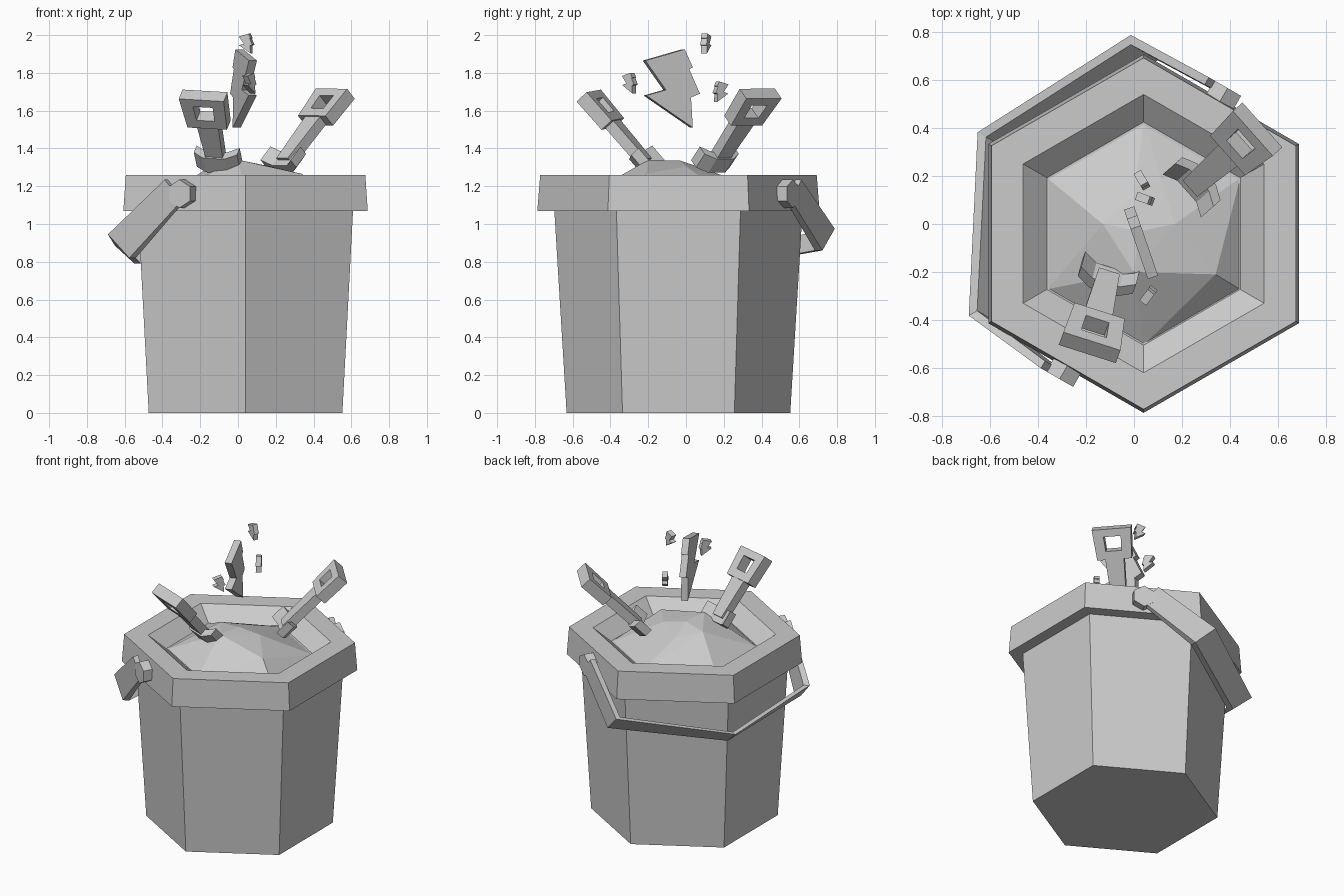
import bpy, bmesh, math
from mathutils import Vector, Matrix

if "Cube" in bpy.data.objects:
    bpy.data.objects.remove(bpy.data.objects["Cube"])

CX, CY = 0.04, -0.04
U = Vector((0.5, 0.866, 0))      # axis through both handle lugs
V = Vector((-0.866, 0.5, 0))     # direction the handle hangs towards
C = Vector((CX, CY, 0))


def finish(name, bm):
    bmesh.ops.recalc_face_normals(bm, faces=bm.faces[:])
    me = bpy.data.meshes.new(name)
    bm.to_mesh(me)
    bm.free()
    ob = bpy.data.objects.new(name, me)
    bpy.context.collection.objects.link(ob)
    return ob


def loft(name, rings):
    """Join closed rings of equal length and cap both ends."""
    bm = bmesh.new()
    rows = [[bm.verts.new(p) for p in r] for r in rings]
    n = len(rows[0])
    for a, b in zip(rows, rows[1:]):
        for i in range(n):
            j = (i + 1) % n
            bm.faces.new((a[i], a[j], b[j], b[i]))
    bm.faces.new(rows[0])
    bm.faces.new(rows[-1])
    return finish(name, bm)


def plate(name, pts, faces, frame, thick):
    """Flat outline extruded along the frame's local z."""
    bm = bmesh.new()
    vs = [bm.verts.new((x, y, -thick / 2)) for x, y in pts]
    fs = [bm.faces.new([vs[i] for i in f]) for f in faces]
    ext = bmesh.ops.extrude_face_region(bm, geom=fs, use_keep_orig=True)["geom"]
    for v in ext:
        if isinstance(v, bmesh.types.BMVert):
            v.co.z += thick
    bm.transform(frame)
    return finish(name, bm)


def axes(x, y, z, origin):
    m = Matrix((x, y, z)).transposed().to_4x4()
    m.translation = origin
    return m


def hexagon(r, z):
    return [(CX + r * math.cos(math.radians(90 + 60 * k)),
             CY + r * math.sin(math.radians(90 + 60 * k)), z) for k in range(6)]


# Bucket with overhanging rim and sloped inner lip
loft("bucket", [hexagon(r, z) for r, z in
     [(0.592, 0), (0.657, 1.07), (0.747, 1.07), (0.732, 1.26), (0.58, 1.26), (0.465, 1.17)]])

# Sand mound
bm = bmesh.new()
for p in hexagon(0.465, 1.165) + [(0, -0.2, 1.34), (0.34, -0.21, 1.265), (-0.13, 0, 1.315),
                                  (0.02, -0.03, 1.335), (0.17, 0.0, 1.305), (0.0, 0.12, 1.285)]:
    bm.verts.new(p)
bmesh.ops.convex_hull(bm, input=bm.verts[:])
finish("sand", bm)

# Handle lugs
for side, name in ((-1, "front_lug"), (1, "back_lug")):
    loft(name, [[C + U * side * d + V * 0.075 * math.sin(k * math.pi / 3)
                 + Vector((0, 0, 1.16 + 0.075 * math.cos(k * math.pi / 3))) for k in range(6)]
                for d in (0.60, 0.70)])

# Hanging handle: (u, upper v, upper z, lower v, lower z, inward u, inward v)
rings = []
for u, v1, z1, v0, z0, du, dv in [(-0.70, 0.09, 1.235, -0.01, 1.12, 0.035, 0),
                                  (-0.66, 0.46, 0.945, 0.33, 0.82, 0.035, -0.02),
                                  (0.02, 0.81, 0.885, 0.69, 0.79, 0, -0.04),
                                  (0.69, 0.46, 0.975, 0.33, 0.86, -0.035, -0.02),
                                  (0.70, 0.09, 1.235, -0.01, 1.12, -0.035, 0)]:
    rings.append([C + U * a + V * b + Vector((0, 0, z)) for a, b, z in
                  [(u, v1, z1), (u, v0, z0), (u + du, v0 + dv, z0), (u + du, v1 + dv, z1)]])
loft("handle", rings)


# Toy shovels
def shovel(name, base, top, width):
    base, top = Vector(base), Vector(top)
    d = top - base
    L = d.length
    d.normalize()
    w = Vector(width)
    w = (w - d * w.dot(d)).normalized()
    n = w.cross(d)
    if n.z < 0:
        w, n = -w, -n
    f = axes(w, d, n, base)
    g = L - 0.20
    plate(name + "_grip",
          [(-0.11, g), (0.11, g), (0.125, L), (-0.125, L),
           (-0.05, g + 0.055), (0.05, g + 0.055), (0.055, L - 0.05), (-0.055, L - 0.05)],
          [(i, (i + 1) % 4, (i + 1) % 4 + 4, i + 4) for i in range(4)], f, 0.075)
    plate(name + "_shaft", [(-0.045, -0.03), (0.045, -0.03), (0.06, g + 0.01), (-0.06, g + 0.01)],
          [(0, 1, 2, 3)], f, 0.06)
    plate(name + "_blade",
          [(-0.12, 0.055), (-0.06, 0.015), (0.06, 0.015), (0.12, 0.055),
           (0.12, 0.0), (0.06, -0.04), (-0.06, -0.04), (-0.12, 0.0)],
          [(0, 1, 6, 7), (1, 2, 5, 6), (2, 3, 4, 5)],
          axes(w, n, d, base - d * 0.02), 0.10)


shovel("front_shovel", (-0.115, -0.235, 1.35), (-0.185, -0.515, 1.68), (0.95, -0.28, -0.08))
shovel("back_shovel", (0.265, 0.175, 1.35), (0.515, 0.395, 1.69), (0.62, -0.78, -0.06))

# Lightning bolts
BOLT = [(-0.15, 0.15), (0.07, 0.21), (0.115, 0.115), (0.095, 0.105), (0.155, -0.025),
        (0.105, -0.045), (0.115, -0.205), (-0.145, -0.035), (-0.035, -0.005)]


def bolt(name, centre, direction, scale, thick, lean=0):
    s = Vector((*direction, 0)).normalized()
    up = Vector((0, 0, 1))
    f = axes(s, up, s.cross(up), centre) @ Matrix.Rotation(lean, 4, 'Z')
    plate(name, [(x * scale, z * scale) for x, z in BOLT], [range(len(BOLT))], f, thick)


bolt("large_bolt", (0.03, -0.08, 1.715), (-0.326, 0.945), 1.0, 0.045)
bolt("small_bolt_top", (0.045, 0.105, 1.955), (0.94, -0.34), 0.25, 0.035)
bolt("small_bolt_back", (0.033, 0.183, 1.70), (0.5, -0.85), 0.26, 0.035)
bolt("small_bolt_front", (0.06, -0.298, 1.745), (0.6, 0.8), 0.26, 0.035)
